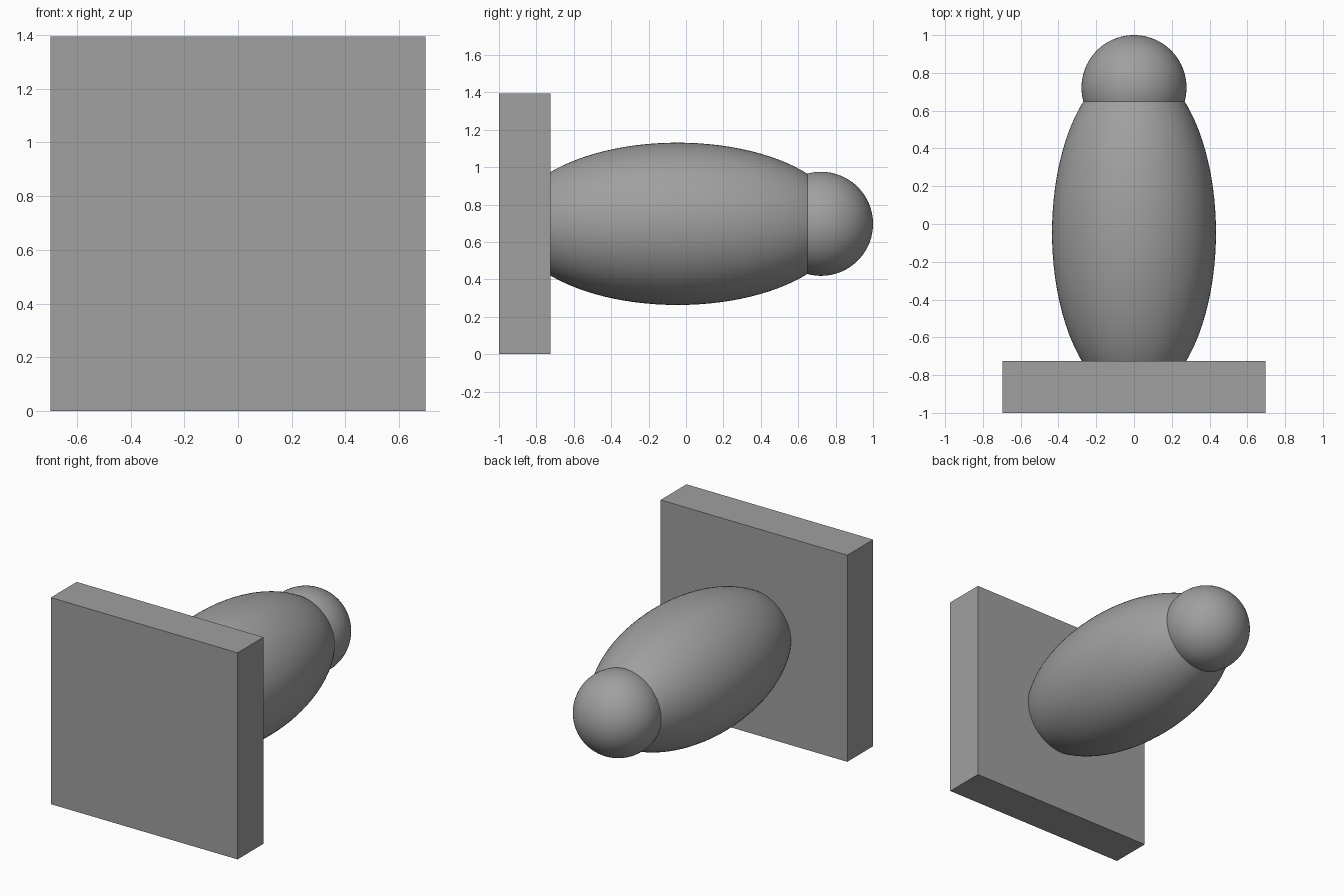
import bpy
import math

if "Cube" in bpy.data.objects:
    bpy.data.objects.remove(bpy.data.objects["Cube"])

CENTRE_Z = 0.697

grey = bpy.data.materials.new("grey")
grey.diffuse_color = (0.35, 0.35, 0.35, 1)
grey.use_nodes = True
grey.node_tree.nodes["Principled BSDF"].inputs["Base Color"].default_value = grey.diffuse_color


def finish(name, scale):
    """Name the new object, size it and colour it."""
    ob = bpy.context.object
    ob.name = name
    ob.scale = scale
    bpy.ops.object.transform_apply(location=False, rotation=True, scale=True)
    ob.data.materials.append(grey)
    return ob


def ellipsoid(name, y, radius, half_length):
    """Smooth round body with its poles along the y axis."""
    bpy.ops.mesh.primitive_uv_sphere_add(
        segments=96, ring_count=48, radius=1,
        location=(0, y, CENTRE_Z), rotation=(math.pi / 2, 0, 0))
    finish(name, (radius, radius, half_length))
    bpy.ops.object.shade_smooth()


# Square mounting plate at the front
bpy.ops.mesh.primitive_cube_add(size=1, location=(0, -0.862, CENTRE_Z))
finish("mounting_plate", (1.394, 0.276, 1.394))

# Long bulging handle, its front end sunk in the plate
ellipsoid("handle", -0.045, 0.434, 0.882)

# Round knob on the back end
ellipsoid("knob", 0.722, 0.278, 0.278)
